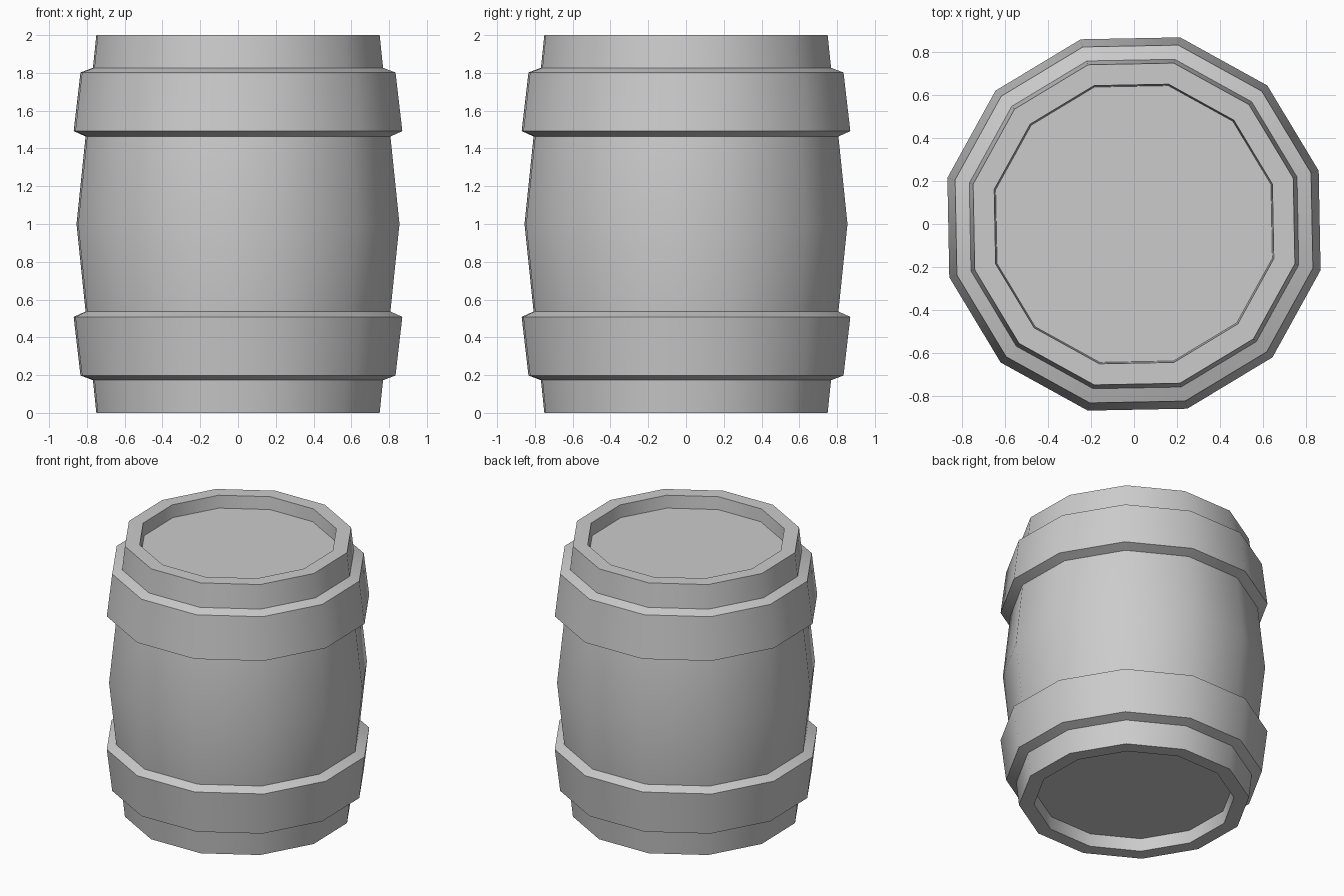
import bpy, bmesh, math

if "Cube" in bpy.data.objects:
    bpy.data.objects.remove(bpy.data.objects["Cube"])

SIDES = 12
TURN = math.radians(16.1)            # slight twist of the 12-sided ring
K = 1 / math.cos(math.radians(13.9))  # measured half-width -> corner radius

# Lower half profile (half-width, z): recessed head, rim, hoop, belly
lower = [(0.645, 0.092), (0.652, 0.0), (0.75, 0.0), (0.768, 0.173),
         (0.834, 0.198), (0.87, 0.508), (0.807, 0.537)]
profile = lower + [(0.855, 1.0)] + [(r, 2 - z) for r, z in reversed(lower)]

# Lathe the barrel
bm = bmesh.new()
rings = []
for r, z in profile:
    angles = [TURN + 2 * math.pi * i / SIDES for i in range(SIDES)]
    rings.append([bm.verts.new((r * K * math.cos(a), r * K * math.sin(a), z))
                  for a in angles])
for a, b in zip(rings, rings[1:]):
    for i in range(SIDES):
        j = (i + 1) % SIDES
        bm.faces.new((a[i], a[j], b[j], b[i]))

# Flat heads at the bottom and top
bm.faces.new(rings[0][::-1])
bm.faces.new(rings[-1])
bmesh.ops.recalc_face_normals(bm, faces=bm.faces)

mesh = bpy.data.meshes.new("barrel")
bm.to_mesh(mesh)
bm.free()
barrel = bpy.data.objects.new("barrel", mesh)
bpy.context.collection.objects.link(barrel)

# Smooth round the staves, sharp at hoops and rims
bpy.context.view_layer.objects.active = barrel
barrel.select_set(True)
bpy.ops.object.shade_smooth_by_angle(angle=math.radians(35))
